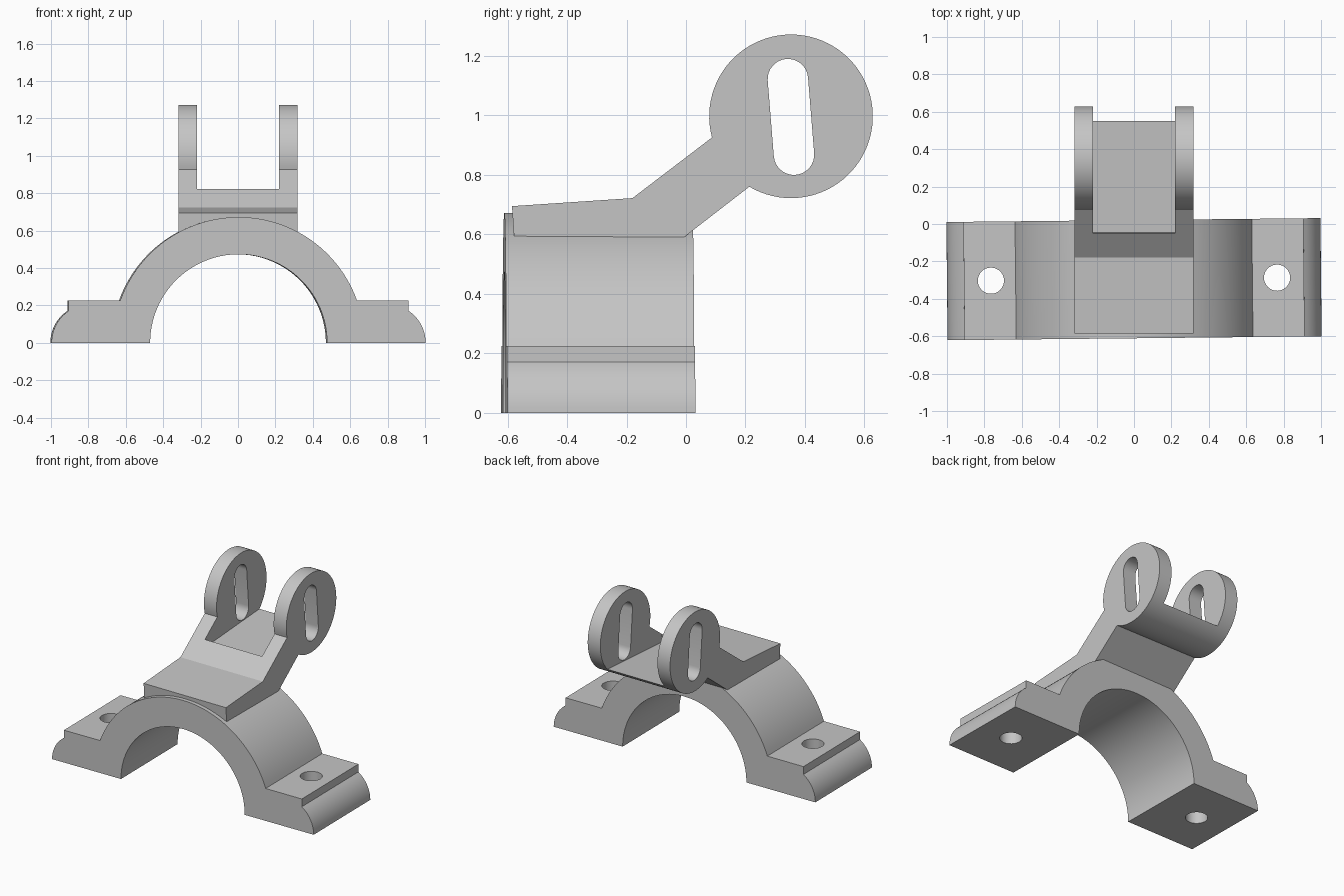
import bpy, bmesh
from math import sin, cos, radians
from mathutils import Matrix

cube = bpy.data.objects.get("Cube")
if cube:
    bpy.data.objects.remove(cube, do_unlink=True)

metal = bpy.data.materials.new("plain grey")
metal.use_nodes = True
grey = (0.56, 0.56, 0.56, 1)
metal.diffuse_color = grey
metal.node_tree.nodes["Principled BSDF"].inputs["Base Color"].default_value = grey


def arc(cu, cv, r, start, end, steps):
    """Points along a circular arc, angles in degrees."""
    angles = [radians(start + (end - start) * i / steps) for i in range(steps + 1)]
    return [(cu + r * cos(a), cv + r * sin(a)) for a in angles]


def prism(name, outline, axis, low, high):
    """Extrude a flat outline along one axis."""
    place = {"x": lambda u, v: (low, u, v),
             "y": lambda u, v: (u, low, v),
             "z": lambda u, v: (u, v, low)}[axis]
    bm = bmesh.new()
    face = bm.faces.new([bm.verts.new(place(u, v)) for u, v in outline])
    new = bmesh.ops.extrude_face_region(bm, geom=[face])["geom"]
    shift = [(high - low) * (axis == a) for a in "xyz"]
    bmesh.ops.translate(bm, vec=shift,
                        verts=[g for g in new if isinstance(g, bmesh.types.BMVert)])
    bmesh.ops.recalc_face_normals(bm, faces=bm.faces)
    mesh = bpy.data.meshes.new(name)
    bm.to_mesh(mesh)
    bm.free()
    mesh.materials.append(metal)
    obj = bpy.data.objects.new(name, mesh)
    bpy.context.collection.objects.link(obj)
    return obj


def combine(target, other, operation):
    """Apply a boolean and discard the second object."""
    mod = target.modifiers.new(operation, "BOOLEAN")
    mod.operation = operation
    mod.solver = "EXACT"
    mod.object = other
    bpy.ops.object.select_all(action="DESELECT")
    target.select_set(True)
    bpy.context.view_layer.objects.active = target
    bpy.ops.object.modifier_apply(modifier=mod.name)
    bpy.data.objects.remove(other, do_unlink=True)


# Saddle clamp: half ring with a rounded foot on each side
half = arc(0.794, 0, 0.206, 0, 56, 10) + [(0.909, 0.225)]
crown = arc(0, 0, 0.672, 19.6, 160.4, 56)
other_half = [(-x, z) for x, z in reversed(half)]
bore = arc(0, 0, 0.473, 180, 0, 64)
clamp = prism("saddle_clamp", half + crown + other_half + bore, "y", -0.316, 0.316)

# Bolt holes through the feet
for x in (-0.765, 0.765):
    hole = prism("bolt_hole", arc(x, 0, 0.07, 0, 348.75, 31), "z", -0.5, 0.5)
    combine(clamp, hole, "DIFFERENCE")
clamp.data.transform(Matrix.Translation((0, -0.295, 0)) @ Matrix.Rotation(radians(0.6), 4, "Z"))

# Bracket: seat plate, sloping arm and round end
side = arc(0.353, 0.997, 0.275, 195, -120.6, 72)
side += [(-0.01, 0.588), (-0.578, 0.588), (-0.585, 0.695), (-0.18, 0.722)]
bracket = prism("fork_bracket", side, "x", -0.317, 0.317)

# Gap between the two ears
gap = prism("ear_gap", [(-0.046, 0.766), (0.8, 0.822), (0.8, 1.5), (-0.095, 1.5)],
            "x", -0.22, 0.22)
combine(bracket, gap, "DIFFERENCE")

# Long slot through both ears
slot_side = arc(0.3425, 1.122, 0.068, 4.5, 184.5, 16) + arc(0.363, 0.868, 0.068, 184.5, 364.5, 16)
slot = prism("ear_slot", slot_side, "x", -0.5, 0.5)
combine(bracket, slot, "DIFFERENCE")

# Join into one solid casting
combine(clamp, bracket, "UNION")
clamp.name = "clamp_with_fork_bracket"
bpy.ops.object.shade_smooth_by_angle(angle=radians(25))
